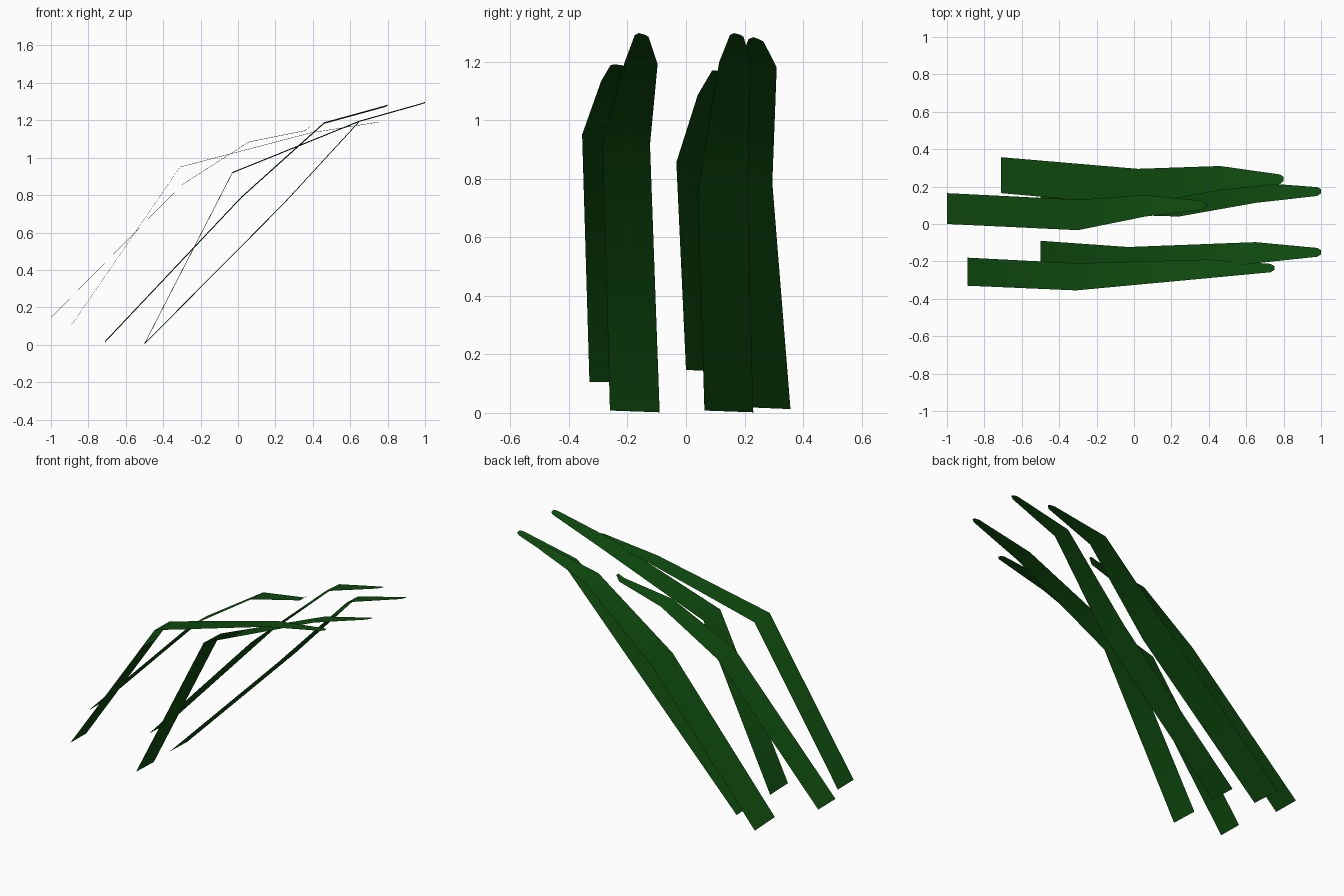
import bpy
import bmesh

cube = bpy.data.objects.get("Cube")
if cube:
    bpy.data.objects.remove(cube, do_unlink=True)

green = bpy.data.materials.new("grass_green")
green.use_nodes = True
color = (0.005, 0.075, 0.005, 1)
green.diffuse_color = color
bsdf = green.node_tree.nodes["Principled BSDF"]
bsdf.inputs["Base Color"].default_value = color
bsdf.inputs["Roughness"].default_value = 0.8


def blade(name, stations, tilt=0.003):
    """Flat bent ribbon; each station is x, z, near edge y, far edge y."""
    bm = bmesh.new()
    rows = [(bm.verts.new((x, y0, z + tilt)), bm.verts.new((x, y1, z - tilt)))
            for x, z, y0, y1 in stations]
    for (a, b), (c, d) in zip(rows, rows[1:]):
        bm.faces.new((a, c, d, b))
    mesh = bpy.data.meshes.new(name)
    bm.to_mesh(mesh)
    bm.free()
    mesh.materials.append(green)
    mesh.polygons.foreach_set("use_smooth", [True] * len(mesh.polygons))
    bpy.context.collection.objects.link(bpy.data.objects.new(name, mesh))


# Each blade rises from a wide base, bends over and ends in a blunt tip
blade("outer_blade", [
    (-1, .145, 0, .165), (-.3, .855, -.033, .13), (.06, 1.085, .04, .155),
    (.36, 1.145, .075, .125), (.39, 1.17, .09, .108)], 0.001)
blade("front_blade", [
    (-.89, .105, -.33, -.18), (-.31, .95, -.355, -.21), (.39, 1.133, -.29, -.19),
    (.73, 1.187, -.258, -.213), (.75, 1.19, -.246, -.225)], 0.001)
blade("back_blade", [
    (-.71, .017, .165, .357), (.02, .79, .1, .295), (.46, 1.185, .18, .31),
    (.78, 1.273, .213, .265), (.8, 1.28, .23, .252)], 0.004)
blade("arched_blade", [
    (-.5, .005, -.26, -.09), (-.03, .92, -.285, -.123), (.65, 1.195, -.21, -.097),
    (.98, 1.288, -.175, -.128), (1, 1.295, -.162, -.14)])
blade("straight_blade", [
    (-.5, .005, .063, .23), (.24, .75, .04, .21), (.65, 1.195, .113, .222),
    (.98, 1.288, .15, .197), (1, 1.295, .164, .186)])
